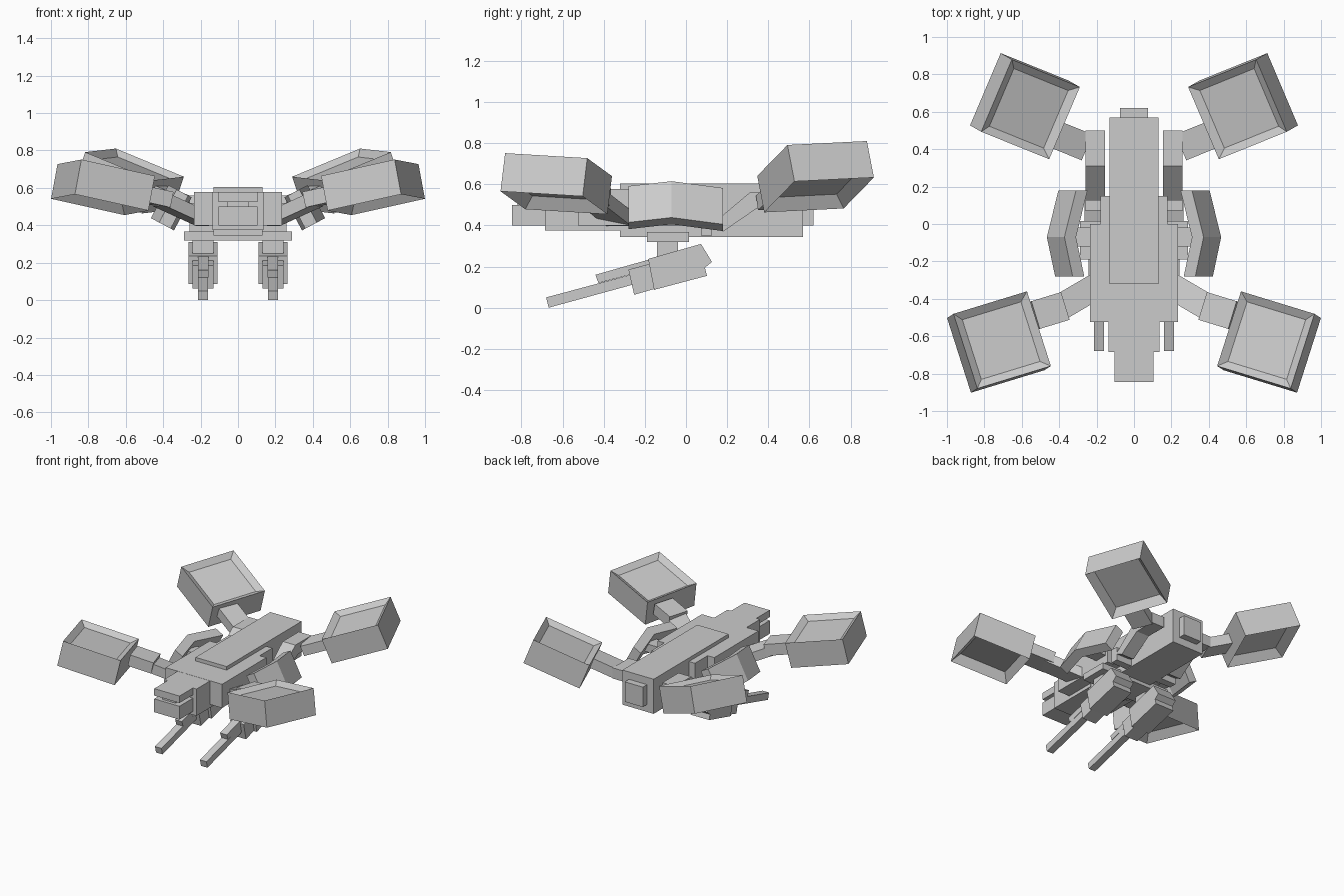
import bpy, bmesh
from math import radians, sin, cos
from mathutils import Matrix, Vector

if "Cube" in bpy.data.objects:
    bpy.data.objects.remove(bpy.data.objects["Cube"], do_unlink=True)

grey = bpy.data.materials.new("hull grey")
grey.use_nodes = True
GREY = (0.6, 0.6, 0.6, 1)
grey.diffuse_color = GREY
grey.node_tree.nodes["Principled BSDF"].inputs["Base Color"].default_value = GREY


def finish(name, bm, mirror):
    bmesh.ops.recalc_face_normals(bm, faces=bm.faces)
    mesh = bpy.data.meshes.new(name)
    bm.to_mesh(mesh)
    bm.free()
    mesh.materials.append(grey)
    obj = bpy.data.objects.new(name, mesh)
    bpy.context.collection.objects.link(obj)
    if mirror:
        obj.modifiers.new("mirror", 'MIRROR').use_axis[0] = True
    return obj


def solid(name, centre, size, rot=None, mirror=False):
    bm = bmesh.new()
    m = Matrix.Translation(centre) @ (rot or Matrix()) @ Matrix.Diagonal((*size, 1))
    bmesh.ops.create_cube(bm, size=1, matrix=m)
    return finish(name, bm, mirror)


def block(name, half_width, y0, y1, z0, z1):
    """Box centred on the middle plane."""
    return solid(name, (0, (y0 + y1) / 2, (z0 + z1) / 2),
                 (2 * half_width, y1 - y0, z1 - z0))


def prism(name, points, origin, along, u, v):
    """Profile in the u, v plane, extruded by a vector, mirrored."""
    bm = bmesh.new()
    o, u, v = Vector(origin), Vector(u), Vector(v)
    face = bm.faces.new([bm.verts.new(o + u * a + v * b) for a, b in points])
    new = bmesh.ops.extrude_face_region(bm, geom=[face])["geom"]
    bmesh.ops.translate(bm, vec=along,
                        verts=[g for g in new if isinstance(g, bmesh.types.BMVert)])
    return finish(name, bm, True)


def side_prism(name, x0, x1, points):
    return prism(name, points, (x0, 0, 0), (x1 - x0, 0, 0), (0, 1, 0), (0, 0, 1))


def tilt(yaw, roll, pitch=0):
    return (Matrix.Rotation(radians(yaw), 4, 'Z') @ Matrix.Rotation(radians(-roll), 4, 'Y')
            @ Matrix.Rotation(radians(pitch), 4, 'X'))


def rotor(name, centre, rot):
    """Square duct housing with a recess above and a deeper one below."""
    bm = bmesh.new()
    bmesh.ops.create_cube(bm, size=1, matrix=Matrix.Diagonal((0.42, 0.42, 0.19, 1)))
    for side, depth in ((1, 0.03), (-1, 0.06)):
        face = next(f for f in bm.faces if f.normal.z * side > 0.9)
        bmesh.ops.inset_region(bm, faces=[face], thickness=0.06)
        bmesh.ops.translate(bm, verts=face.verts, vec=(0, 0, -side * depth))
    bm.transform(Matrix.Translation(centre) @ rot)
    return finish(name, bm, True)


def beam(name, start, end, width, thick):
    a, b = Vector(start), Vector(end)
    x = (b - a).normalized()
    y = Vector((0, 0, 1)).cross(x).normalized()
    rot = Matrix((x, y, x.cross(y))).transposed().to_4x4()
    return solid(name, (a + b) / 2, ((b - a).length, width, thick), rot, True)


# Fuselage
block("fuselage", 0.13, -0.32, 0.57, 0.345, 0.605)
block("front_deck", 0.235, -0.525, 0.0, 0.40, 0.578)
block("middle_deck", 0.18, -0.1, 0.15, 0.40, 0.578)
block("neck", 0.135, -0.685, -0.3, 0.375, 0.577)
block("nose_upper", 0.105, -0.845, -0.68, 0.525, 0.577)
block("nose_gap", 0.055, -0.82, -0.68, 0.49, 0.53)
block("nose_lower", 0.105, -0.845, -0.68, 0.40, 0.50)
block("tail_block", 0.075, 0.56, 0.62, 0.40, 0.55)

# Rotor housings and their arms
rotor("front_rotor", (0.722, -0.631, 0.603), tilt(-17, 12, -3.4))
rotor("rear_rotor", (0.583, 0.63, 0.637), tilt(22, 21, 2.8))
beam("front_arm", (0.18, -0.32, 0.43), (0.41, -0.455, 0.535), 0.14, 0.07)
solid("front_arm_joint", (0.455, -0.465, 0.555), (0.17, 0.155, 0.085), tilt(-17, 12), True)
solid("rear_arm_joint", (0.35, 0.45, 0.545), (0.2, 0.15, 0.075), tilt(22, 21), True)
side_prism("rear_arm", 0.155, 0.26,
           [(0.12, 0.40), (0.31, 0.56), (0.5, 0.56), (0.5, 0.48), (0.34, 0.48), (0.18, 0.37)])
solid("rear_arm_root", (0.19, 0.1, 0.40), (0.14, 0.055, 0.10), mirror=True)

# Bent side shields, leaning inward at the top
lean = radians(28)
out = Vector((cos(lean), 0, sin(lean)))
down = Vector((sin(lean), 0, -cos(lean)))
prism("side_shield", [(-0.21, -0.05), (0, 0), (0.25, -0.07),
                      (0.25, -0.14), (0, -0.07), (-0.21, -0.12)],
      (0.372, -0.07, 0.615), down * 0.2, (0, 1, 0), out)
solid("shield_strut", (0.27, -0.07, 0.49), (0.2, 0.1, 0.06), mirror=True)

# Underslung guns
block("gun_mount_plate", 0.29, -0.19, 0.015, 0.32, 0.367)
solid("gun_post", (0.187, -0.09, 0.275), (0.11, 0.1, 0.11), mirror=True)
GUN = 0.187
for name, half, points in (
    ("gun_body", 0.077, [(-0.184, 0.237), (0.073, 0.31), (0.126, 0.223),
                         (0.092, 0.194), (0.102, 0.155), (-0.155, 0.087)]),
    ("gun_front", 0.056, [(-0.28, 0.185), (-0.17, 0.215), (-0.14, 0.095), (-0.252, 0.063)]),
    ("gun_top_rail", 0.028, [(-0.44, 0.16), (-0.17, 0.237), (-0.16, 0.19), (-0.426, 0.12)]),
    ("gun_barrel", 0.027, [(-0.68, 0.05), (-0.24, 0.168), (-0.23, 0.12), (-0.668, 0.0)]),
):
    side_prism(name, GUN - half, GUN + half, points)
